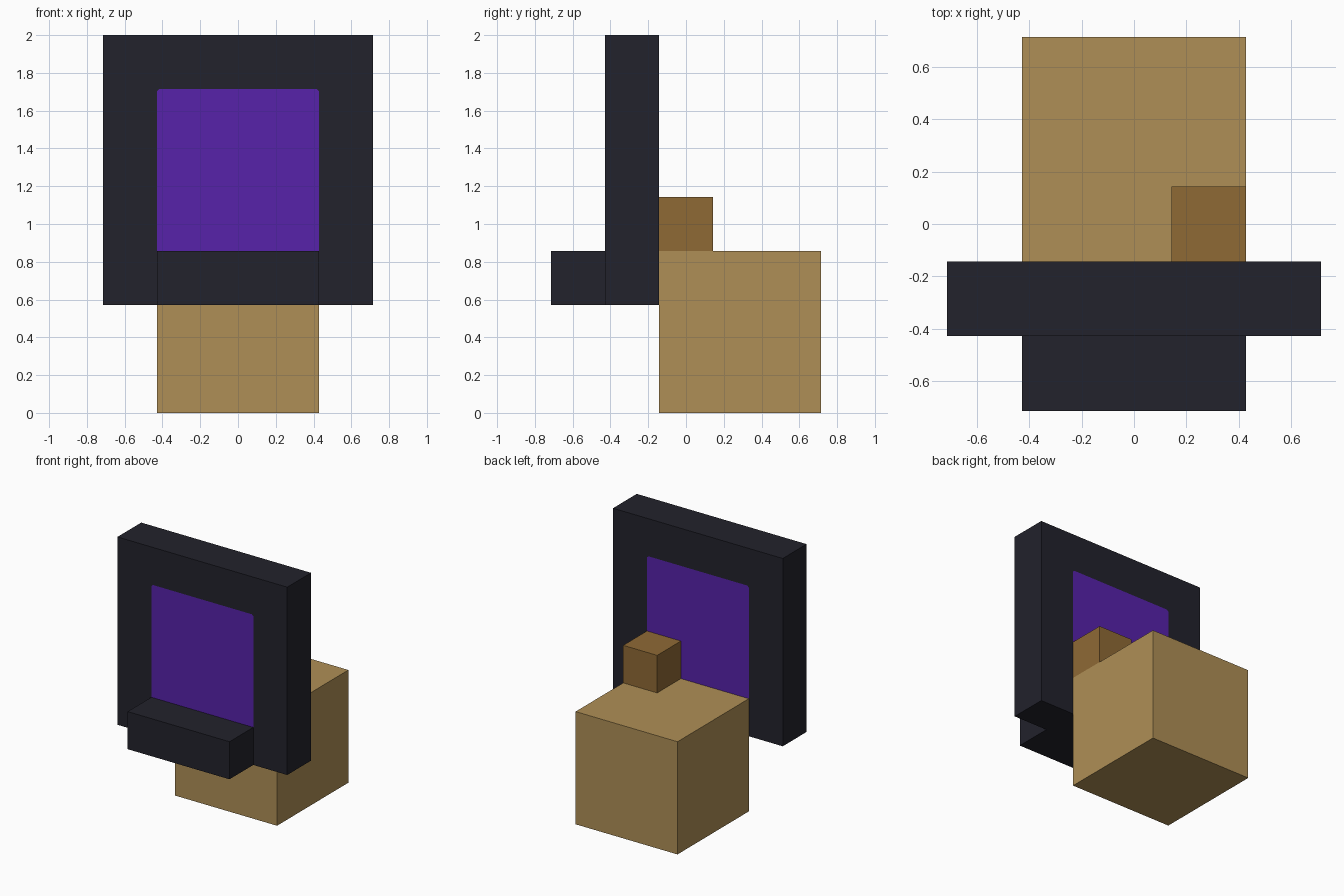
import bpy
import bmesh

U = 2 / 14  # modelling grid unit

cube = bpy.data.objects.get("Cube")
if cube:
    bpy.data.objects.remove(cube, do_unlink=True)


def material(name, rgb):
    mat = bpy.data.materials.new(name)
    mat.use_nodes = True
    color = (*rgb, 1)
    mat.diffuse_color = color
    mat.node_tree.nodes["Principled BSDF"].inputs["Base Color"].default_value = color
    return mat


dark = material("dark stone", (0.016, 0.016, 0.025))
purple = material("purple panel", (0.095, 0.016, 0.402))
tan = material("tan wood", (0.429, 0.275, 0.093))
brown = material("brown wood", (0.275, 0.144, 0.036))


def box(name, low, high, mat):
    """Box between two corners given in grid units."""
    bm = bmesh.new()
    bmesh.ops.create_cube(bm, size=1)
    for v in bm.verts:
        for i in range(3):
            v.co[i] = U * (high[i] if v.co[i] > 0 else low[i])
    mesh = bpy.data.meshes.new(name)
    bm.to_mesh(mesh)
    bm.free()
    mesh.materials.append(mat)
    obj = bpy.data.objects.new(name, mesh)
    bpy.context.collection.objects.link(obj)
    return obj


# Wooden boxes and the step in front of the frame
box("large_crate", (-3, -1, 0), (3, 5, 6), tan)
box("small_crate", (1, -1, 6), (3, 1, 8), brown)
box("front_step", (-3, -5, 4), (3, -3, 6), dark)

# Upright frame with a flush panel inset in its front and back
frame = box("portal_frame", (-5, -3, 4), (5, -1, 14), dark)
frame.data.materials.append(purple)
bm = bmesh.new()
bm.from_mesh(frame.data)
bm.normal_update()
panels = [f for f in bm.faces if abs(f.normal.y) > 0.9]
bmesh.ops.inset_individual(bm, faces=panels, thickness=2 * U, use_even_offset=True)

# Slightly clipped upper panel corners
corners = [v for f in panels for v in f.verts if v.co.z > 10 * U]
bmesh.ops.bevel(bm, geom=corners, offset=0.012, segments=1,
                affect='VERTICES', material=0)
for f in bm.faces:
    inside = all(abs(v.co.x) < 3.05 * U and v.co.z < 12.05 * U for v in f.verts)
    f.material_index = int(abs(f.normal.y) > 0.9 and inside and f.calc_area() > U * U)
bm.to_mesh(frame.data)
bm.free()
